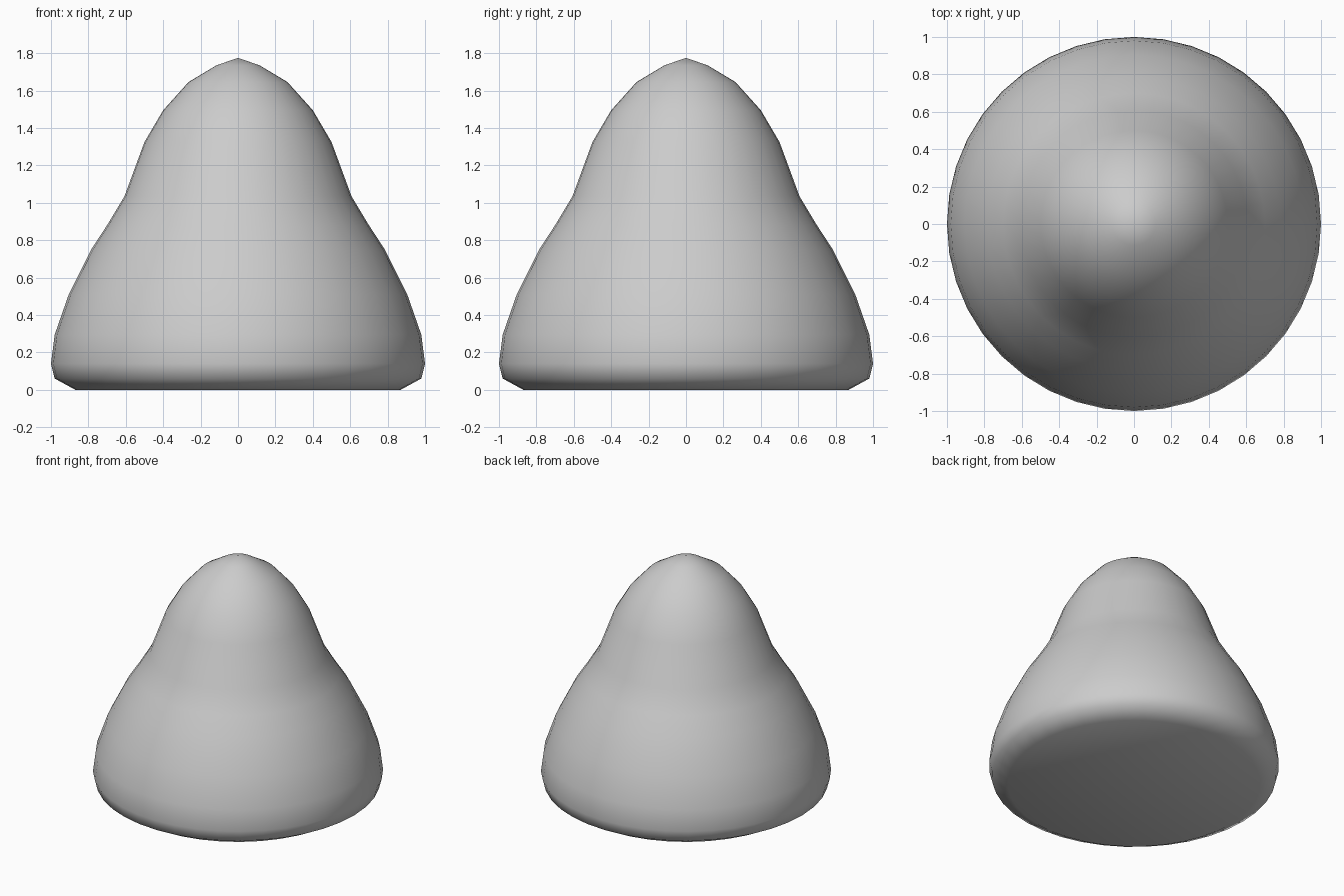
import bpy, bmesh
from math import cos, sin, tau

if "Cube" in bpy.data.objects:
    bpy.data.objects.remove(bpy.data.objects["Cube"])

SEGMENTS = 40

# Half profile (radius, height), from the base rim up to the shoulder below the tip
PROFILE = [(0.87, 0.0), (0.98, 0.06), (1.0, 0.14), (0.98, 0.295), (0.905, 0.51),
           (0.785, 0.75), (0.70, 0.88), (0.607, 1.035), (0.50, 1.325),
           (0.40, 1.495), (0.265, 1.645), (0.115, 1.735)]
TIP_HEIGHT = 1.775


def ring(bm, radius, z):
    return [bm.verts.new((radius * cos(tau * i / SEGMENTS),
                          radius * sin(tau * i / SEGMENTS), z))
            for i in range(SEGMENTS)]


def fan(bm, loop, z):
    centre = bm.verts.new((0, 0, z))
    for i in range(SEGMENTS):
        bm.faces.new((loop[i], loop[(i + 1) % SEGMENTS], centre))


# Bell-shaped body turned around the vertical axis
bm = bmesh.new()
rings = [ring(bm, r, z) for r, z in PROFILE]
for low, high in zip(rings, rings[1:]):
    for i in range(SEGMENTS):
        j = (i + 1) % SEGMENTS
        bm.faces.new((low[i], low[j], high[j], high[i]))

# Pointed tip and flat underside
fan(bm, rings[-1], TIP_HEIGHT)
fan(bm, rings[0], 0.0)
bmesh.ops.recalc_face_normals(bm, faces=bm.faces)
for face in bm.faces:
    face.smooth = True

mesh = bpy.data.meshes.new("bell_body")
bm.to_mesh(mesh)
bm.free()
bpy.context.collection.objects.link(bpy.data.objects.new("bell_body", mesh))
